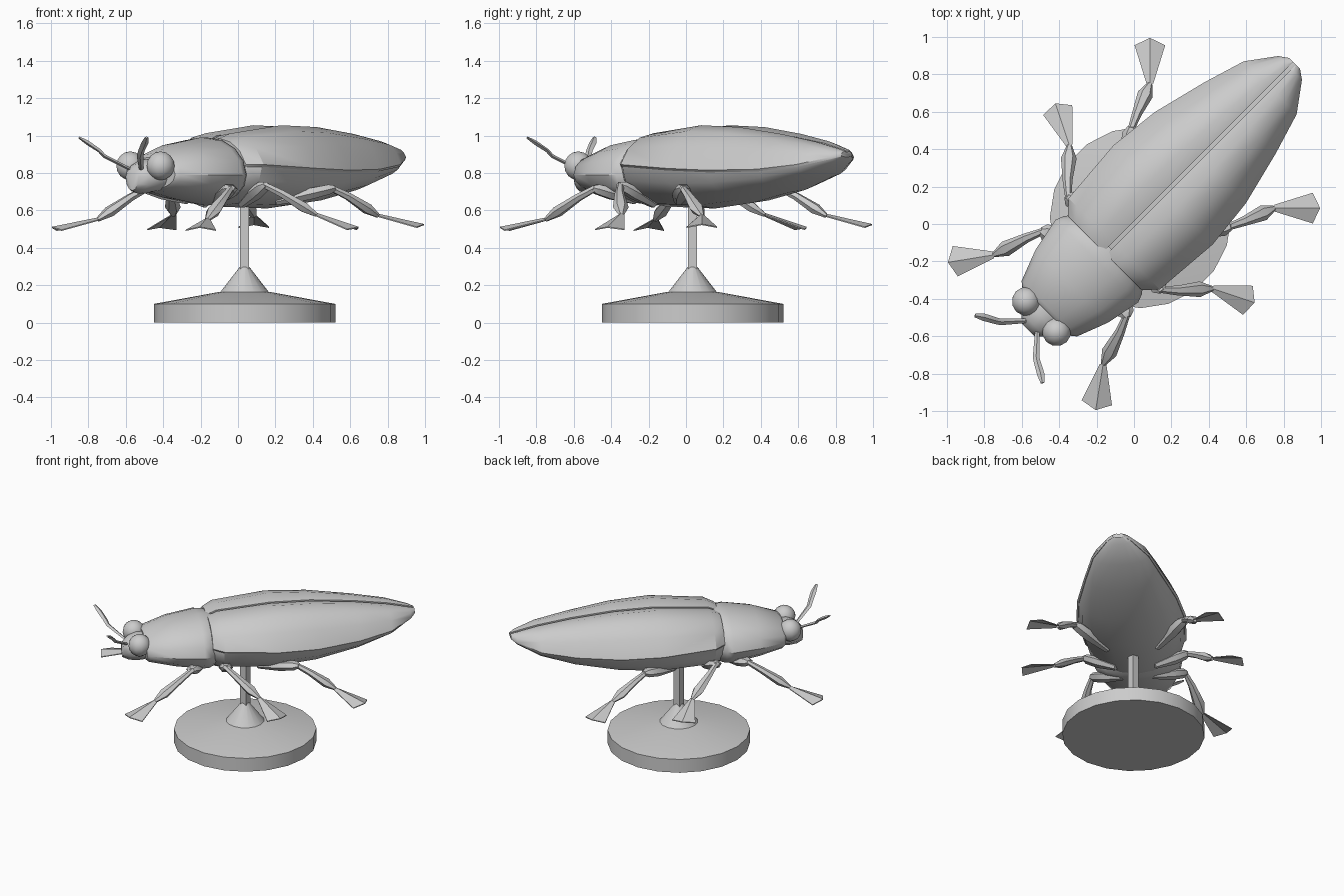
import bpy, bmesh, math
from mathutils import Vector, Matrix

if "Cube" in bpy.data.objects:
    bpy.data.objects.remove(bpy.data.objects["Cube"])

grey = bpy.data.materials.new("plain_grey")
grey.diffuse_color = (0.6, 0.6, 0.6, 1)
grey.use_nodes = True
grey.node_tree.nodes["Principled BSDF"].inputs["Base Color"].default_value = grey.diffuse_color
TURN = Matrix.Rotation(math.radians(45), 4, 'Z')   # body axis runs diagonally


def finish(name, bm, angle=35, turn=True):
    if turn:
        bm.transform(TURN)
    bmesh.ops.recalc_face_normals(bm, faces=bm.faces)
    me = bpy.data.meshes.new(name)
    bm.to_mesh(me)
    bm.free()
    me.materials.append(grey)
    ob = bpy.data.objects.new(name, me)
    bpy.context.collection.objects.link(ob)
    bpy.ops.object.select_all(action='DESELECT')
    ob.select_set(True)
    bpy.context.view_layer.objects.active = ob
    bpy.ops.object.shade_smooth_by_angle(angle=math.radians(angle))
    return ob


def loft(bm, rings):
    """Skin closed rings of points and cap both ends."""
    vs = [[bm.verts.new(p) for p in r] for r in rings]
    n = len(vs[0])
    for a, b in zip(vs, vs[1:]):
        for i in range(n):
            j = (i + 1) % n
            bm.faces.new((a[i], a[j], b[j], b[i]))
    bm.faces.new(vs[0])
    bm.faces.new(vs[-1])


def oval(u, w, top, bot, mid, n=16):
    """Body cross-section with different upper and lower heights."""
    pts = []
    for i in range(n):
        t = 2 * math.pi * i / n
        s = math.sin(t)
        pts.append((u, w * math.cos(t), mid + s * ((top - mid) if s > 0 else (mid - bot))))
    return pts


def limb(bm, path, sides=6):
    """Tapered tube along (point, width, height) stations."""
    rings = []
    for i, (p, w, h) in enumerate(path):
        a, b = Vector(path[max(i - 1, 0)][0]), Vector(path[min(i + 1, len(path) - 1)][0])
        d = (b - a).normalized()
        side = d.cross(Vector((0, 0, 1))).normalized()
        up = side.cross(d)
        rings.append([Vector(p) + side * w * math.cos(2 * math.pi * k / sides)
                      + up * h * math.sin(2 * math.pi * k / sides) for k in range(sides)])
    loft(bm, rings)


def to_body(x, y, z, s):
    """Diagonal-frame position of a point, mirrored to side s."""
    r = math.sqrt(0.5)
    return Vector(((x + y) * r, s * (x - y) * r, z))


# Stand: disc, cone and square pin
bm = bmesh.new()
profile = [(0.485, 0), (0.485, 0.1), (0.14, 0.163)]
loft(bm, [[(0.035 + r * math.cos(math.tau * k / 20), 0.035 + r * math.sin(math.tau * k / 20), z)
           for k in range(20)] for r, z in profile])
finish("stand_base", bm, 40, False)
bm = bmesh.new()
loft(bm, [[(0.035 + r * math.cos(math.tau * k / 16), 0.035 + r * math.sin(math.tau * k / 16), z)
           for k in range(16)] for r, z in [(0.14, 0.15), (0.02, 0.305)]])
finish("stand_cone", bm, 40, False)
bm = bmesh.new()
loft(bm, [[(0.035 + a * 0.025, 0.035 + b * 0.025, z) for a, b in
           ((-1, -1), (1, -1), (1, 1), (-1, 1))] for z in (0.28, 0.66)])
finish("stand_pin", bm, 30, False)

# Abdomen and wing cases share stations: along, half width, edge z, seam z, ridge z, bottom z
stations = [(-0.22, 0.28, 0.845, 0.97, 0.985, 0.635), (-0.15, 0.345, 0.845, 1.0, 1.012, 0.62),
            (0.22, 0.375, 0.825, 1.03, 1.055, 0.61), (0.5, 0.345, 0.815, 1.025, 1.045, 0.64),
            (0.8, 0.27, 0.82, 0.995, 1.008, 0.70), (1.03, 0.2, 0.845, 0.96, 0.968, 0.775),
            (1.18, 0.09, 0.885, 0.925, 0.93, 0.85), (1.215, 0.04, 0.9, 0.915, 0.917, 0.885)]
bm = bmesh.new()
loft(bm, [oval(u, w * 0.97, s - 0.03 * w / 0.375, b, e) for u, w, e, s, r, b in stations])
finish("abdomen", bm)
for s, side in ((1, "left"), (-1, "right")):
    bm = bmesh.new()
    rings = []
    for u, w, e, seam, r, b in stations:
        h = r - e
        g = 0.010
        section = [(g, seam), (0.28 * w, r), (0.58 * w, e + 0.86 * h), (0.83 * w, e + 0.52 * h),
                   (w, e), (0.965 * w, e - 0.012), (g, e + 0.1 * h)]
        rings.append([(u, s * v, z) for v, z in section])
    loft(bm, rings)
    finish(side + "_wing_case", bm, 32)

# Thorax shield
bm = bmesh.new()
loft(bm, [oval(u, w, t, b, 0.79) for u, w, t, b in
          [(-0.66, 0.185, 0.885, 0.71), (-0.64, 0.21, 0.905, 0.695), (-0.47, 0.275, 0.96, 0.66),
           (-0.28, 0.312, 0.99, 0.63), (-0.235, 0.295, 0.99, 0.625), (-0.18, 0.25, 0.975, 0.64)]])
finish("thorax", bm)

# Head with a narrowing snout
bm = bmesh.new()
loft(bm, [oval(u, w, t, b, 0.78, 12) for u, w, t, b in
          [(-0.62, 0.13, 0.87, 0.70), (-0.70, 0.125, 0.875, 0.69), (-0.76, 0.09, 0.85, 0.69),
           (-0.80, 0.05, 0.81, 0.705)]])
finish("head", bm, 50)

for s, side in ((1, "left"), (-1, "right")):
    # Eye
    bm = bmesh.new()
    bmesh.ops.create_uvsphere(bm, u_segments=12, v_segments=8, radius=0.077,
                              matrix=Matrix.Translation((-0.70, s * 0.115, 0.838)))
    finish(side + "_eye", bm, 60)
    # Antenna
    bm = bmesh.new()
    limb(bm, [((-0.76, s * 0.03, 0.81), 0.012, 0.008), ((-0.875, s * 0.135, 0.89), 0.018, 0.01),
              ((-0.89, s * 0.16, 0.92), 0.018, 0.01), ((-0.92, s * 0.215, 0.96), 0.02, 0.012),
              ((-0.947, s * 0.255, 0.99), 0.01, 0.006)], 4)
    finish(side + "_antenna", bm, 30)

# Legs: hip, knee, ankle, foot tip
legs = {"front": ((-0.12, -0.27, 0.65), (-0.035, -0.50, 0.72), (-0.165, -0.75, 0.55), (-0.205, -0.995, 0.50)),
        "middle": ((0.02, -0.17, 0.63), (0.15, -0.36, 0.74), (0.42, -0.345, 0.575), (0.645, -0.42, 0.50)),
        "hind": ((0.2, -0.04, 0.645), (0.52, -0.015, 0.72), (0.75, 0.085, 0.57), (0.995, 0.085, 0.515))}
for s, side in ((-1, "right"), (1, "left")):
    for place, pts in legs.items():
        hip, knee, ankle, tip = [to_body(*p, s) for p in pts]
        # Thigh and shin
        bm = bmesh.new()
        limb(bm, [(hip, 0.025, 0.02), (hip.lerp(knee, 0.55), 0.05, 0.035),
                  (hip.lerp(knee, 0.9), 0.045, 0.03), (knee, 0.02, 0.015)])
        limb(bm, [(knee.lerp(hip, 0.05), 0.018, 0.018), (knee.lerp(ankle, 0.3), 0.026, 0.022),
                  (knee.lerp(ankle, 0.75), 0.042, 0.03), (ankle, 0.014, 0.012)])
        finish(f"{side}_{place}_leg", bm, 35)
        # Flat fan-shaped foot with a raised centre fold
        bm = bmesh.new()
        d = tip - ankle
        across = Vector((-d.y, d.x, 0)).normalized()
        back = ankle + d * 0.84
        lift = Vector((0, 0, 0.012))
        a, b = [[bm.verts.new(p + off) for p in
                 (ankle + across * 0.018, ankle + lift, ankle - across * 0.018,
                  back - across * 0.082 - lift, tip + lift, back + across * 0.082 - lift)]
                for off in (Vector((0, 0, 0)), Vector((0, 0, -0.006)))]
        for f in (a, b):
            bm.faces.new((f[0], f[1], f[4], f[5]))
            bm.faces.new((f[1], f[2], f[3], f[4]))
        for i in range(6):
            j = (i + 1) % 6
            bm.faces.new((a[i], a[j], b[j], b[i]))
        finish(f"{side}_{place}_foot", bm, 20)
